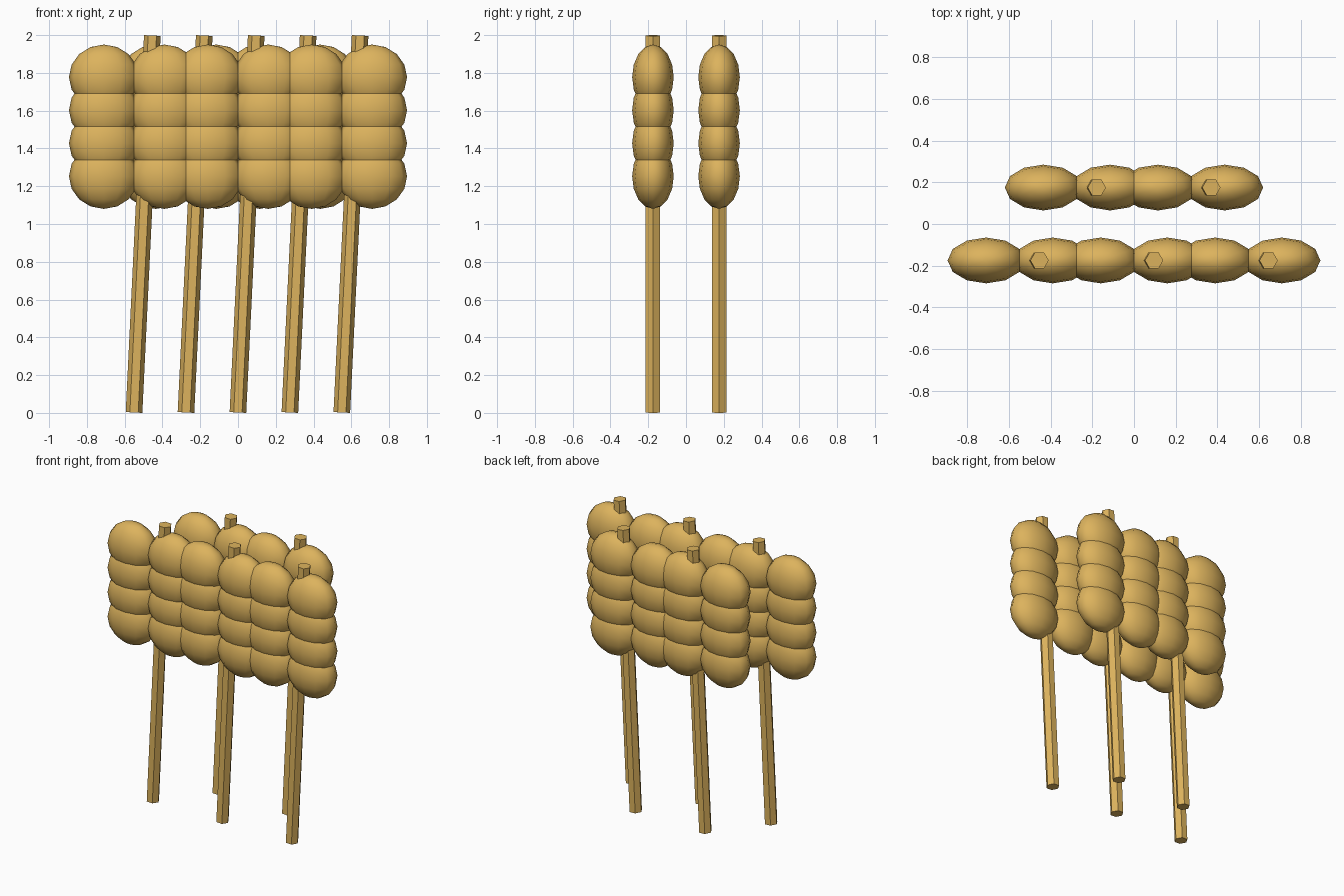
import bpy
import bmesh
from math import radians, atan2
from mathutils import Matrix

if "Cube" in bpy.data.objects:
    bpy.data.objects.remove(bpy.data.objects["Cube"])

straw = bpy.data.materials.new("straw")
straw.diffuse_color = (0.72, 0.45, 0.11, 1)
straw.use_nodes = True
straw.node_tree.nodes["Principled BSDF"].inputs["Base Color"].default_value = straw.diffuse_color


def finish(name, bm, smooth):
    mesh = bpy.data.meshes.new(name)
    bm.to_mesh(mesh)
    bm.free()
    mesh.materials.append(straw)
    for p in mesh.polygons:
        p.use_smooth = smooth
    obj = bpy.data.objects.new(name, mesh)
    bpy.context.collection.objects.link(obj)


def stem(x, y):
    # six-sided stalk leaning towards +x
    bm = bmesh.new()
    m = (Matrix.Translation((x + 0.048, y, 1.0))
         @ Matrix.Rotation(atan2(0.097, 2.0), 4, 'Y')
         @ Matrix.Rotation(radians(90), 4, 'Z'))
    bmesh.ops.create_cone(bm, cap_ends=True, segments=6, radius1=0.044,
                          radius2=0.044, depth=1.998, matrix=m)
    finish("stem", bm, False)


def ear(x, y):
    # two columns of four plump kernels, one on each side of the stem
    bm = bmesh.new()
    for side in (-1, 1):
        for i in range(4):
            m = (Matrix.Translation((x + side * 0.16, y, 1.2525 + 0.175 * i))
                 @ Matrix.Diagonal((0.185, 0.11, 0.1725, 1)))
            bmesh.ops.create_uvsphere(bm, u_segments=12, v_segments=8,
                                      radius=1, matrix=m)
    finish("grain_ear", bm, True)


# front row of three, back row of two
rows = {-0.175: (-0.55, 0.0, 0.55), 0.175: (-0.275, 0.275)}
for y, xs in rows.items():
    for x in xs:
        stem(x, y)
        ear(x, y)
